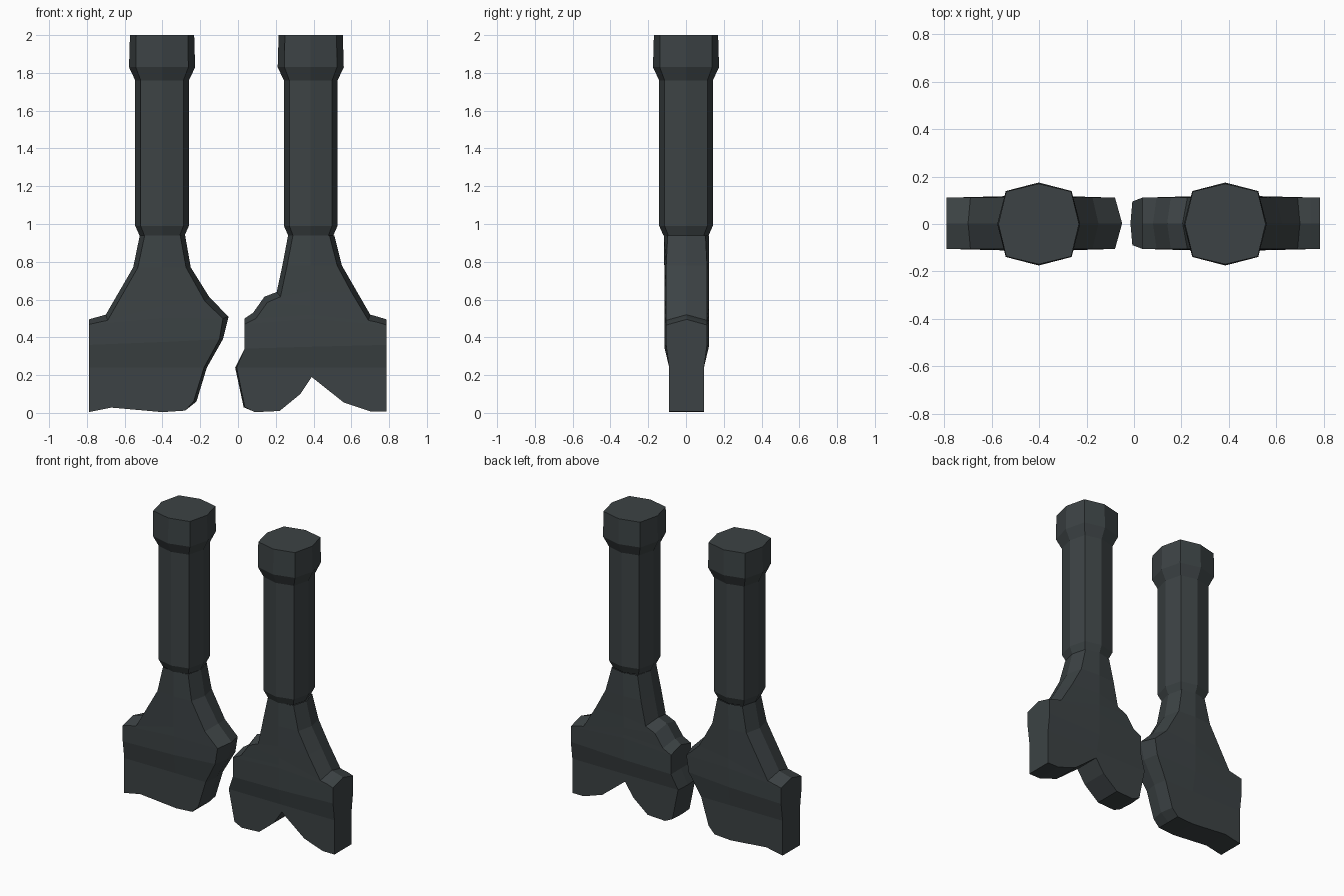
import bpy, bmesh

if "Cube" in bpy.data.objects:
    bpy.data.objects.remove(bpy.data.objects["Cube"])

mat = bpy.data.materials.new("dark_grey")
mat.diffuse_color = (0.045, 0.055, 0.058, 1)
mat.use_nodes = True
mat.node_tree.nodes["Principled BSDF"].inputs["Base Color"].default_value = mat.diffuse_color


def finish(bm, name):
    bmesh.ops.remove_doubles(bm, verts=bm.verts, dist=0.0005)
    bmesh.ops.recalc_face_normals(bm, faces=bm.faces)
    me = bpy.data.meshes.new(name)
    bm.to_mesh(me)
    bm.free()
    me.materials.append(mat)
    ob = bpy.data.objects.new(name, me)
    bpy.context.collection.objects.link(ob)
    return ob


def loft(bm, rings):
    # joins closed rings of equal length with quads
    for a, b in zip(rings, rings[1:]):
        n = len(a)
        for i in range(n):
            j = (i + 1) % n
            bm.faces.new((a[i], a[j], b[j], b[i]))


def handle(name, cx):
    # eight-sided shaft with flared collar: (z, radius, corner)
    bm = bmesh.new()
    rings = []
    for z, r, k in [(0.94, 0.12, 0.094), (0.99, 0.142, 0.113), (1.76, 0.142, 0.113),
                    (1.83, 0.175, 0.139), (2.0, 0.17, 0.137)]:
        pts = [(r, 0), (k, k), (0, r), (-k, k), (-r, 0), (-k, -k), (0, -r), (k, -k)]
        rings.append([bm.verts.new((cx + x, y, z)) for x, y in pts])
    loft(bm, rings)
    bm.faces.new(rings[-1])
    return finish(bm, name)


def blade(name, cx, left, right, bottom):
    # upper body: sections with a ridge on each edge (x, z, inset x, inset z)
    bm = bmesh.new()
    rings = []
    for l, r in zip(left, right):
        z = min(l[1], r[1]) * 0.5 + max(l[1], r[1]) * 0.5
        corner, mid = (0.1, 0.12) if z > 0.3 else (0.092, 0.092)
        if 0.3 < z < 0.9:
            corner, mid = 0.108, 0.118
        li, ri = (l[0] + l[2], l[1] + l[3]), (r[0] + r[2], r[1] + r[3])
        pts = [(l[0], 0, l[1]), (li[0], -corner, li[1]), (cx, -mid, z), (ri[0], -corner, ri[1]),
               (r[0], 0, r[1]), (ri[0], corner, ri[1]), (cx, mid, z), (li[0], corner, li[1])]
        rings.append([bm.verts.new((x, y + 0.003, zz)) for x, y, zz in pts])
    loft(bm, rings)
    # broken lower end: outline (x, z, inset) from left edge round to right edge
    l, r = left[-1], right[-1]
    outline = [l[:3]] + bottom + [r[:3]]
    layers = [[bm.verts.new((x + d * s, y + 0.003, z)) for x, z, d in outline]
              for y, s in ((-0.092, 1), (0, 0), (0.092, 1))]
    for a, b in zip(layers, layers[1:]):
        for i in range(len(outline) - 1):
            bm.faces.new((a[i], a[i + 1], b[i + 1], b[i]))
    for layer in (layers[0], layers[2]):
        y = layer[0].co.y
        bm.faces.new(layer + [bm.verts.new((cx, y, 0.24))])
    return finish(bm, name)


handle("left_handle", -0.402)
handle("right_handle", 0.385)

blade("left_blade", -0.402,
      [(-.52, .94, .026, 0), (-.555, .77, .025, 0), (-.70, .52, .01, -.03),
       (-.79, .495, 0, -.027), (-.79, .36, 0, 0), (-.79, .24, 0, 0)],
      [(-.28, .94, -.026, 0), (-.25, .77, -.025, 0), (-.15, .61, -.025, -.02),
       (-.05, .51, -.03, -.01), (-.08, .39, -.018, 0), (-.165, .24, -.015, 0)],
      [(-.79, .004, 0), (-.67, .028, 0), (-.40, .004, 0), (-.28, .012, 0), (-.22, .06, -.015)])

blade("right_blade", 0.385,
      [(.265, .94, .026, 0), (.235, .78, .025, 0), (.205, .64, .02, -.025), (.14, .615, .015, -.03),
       (.08, .53, .015, -.03), (.035, .50, 0, -.03), (.035, .34, 0, 0), (-.015, .24, .008, 0)],
      [(.51, .94, -.026, 0), (.55, .78, -.025, 0), (.625, .65, -.025, -.01), (.70, .52, -.01, -.03),
       (.745, .508, 0, -.03), (.785, .495, 0, -.03), (.785, .36, 0, 0), (.785, .24, 0, 0)],
      [(.03, .03, .006), (.09, .004, 0), (.22, .01, 0), (.33, .10, 0), (.39, .19, 0),
       (.56, .055, 0), (.70, .008, 0), (.785, .008, 0)])
